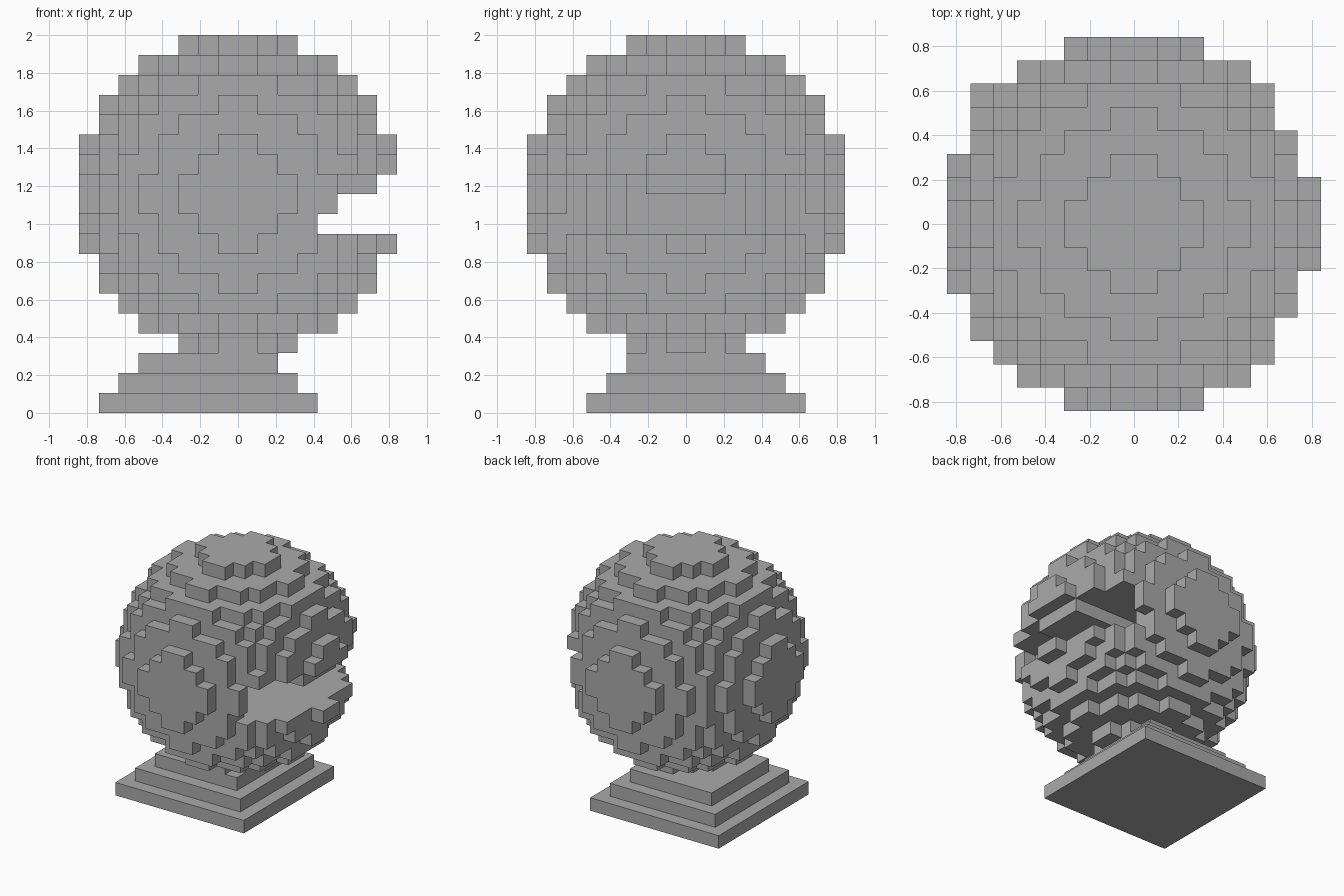
import bpy
import bmesh
from mathutils import Vector

cube = bpy.data.objects.get("Cube")
if cube:
    bpy.data.objects.remove(cube, do_unlink=True)

V = 2 / 19          # edge of one block
RADIUS = 8          # globe radius in blocks
CENTRE = 11         # globe centre height in blocks

stone = bpy.data.materials.new("grey_stone")
grey = (0.40, 0.40, 0.40, 1)
stone.diffuse_color = grey
stone.use_nodes = True
stone.node_tree.nodes["Principled BSDF"].inputs["Base Color"].default_value = grey


def finish(name, bm):
    mesh = bpy.data.meshes.new(name)
    bm.to_mesh(mesh)
    bm.free()
    mesh.materials.append(stone)
    obj = bpy.data.objects.new(name, mesh)
    bpy.context.collection.objects.link(obj)
    return obj


def in_mouth(x, y, layer):
    """Blocks removed for the open slot on the +x side."""
    wedge = x > 1 and x > abs(y) - 1.5 and abs(y) < 6
    if layer in (9, 10):
        return wedge
    if layer == 11:            # a block hangs in the middle of the upper edge
        return wedge and (abs(y) > 2 or x > 7)
    return False


def in_globe(i, j, k):
    x, y, z = i + 0.5, j + 0.5, k + 0.5 - CENTRE
    return x * x + y * y + z * z < RADIUS ** 2 and not in_mouth(x, y, k)


# Globe: only the outer faces of the filled blocks
bm = bmesh.new()
span = range(-RADIUS, RADIUS)
filled = {(i, j, k + CENTRE) for i in span for j in span for k in span
          if in_globe(i, j, k + CENTRE)}
for cell in sorted(filled):
    middle = Vector(cell) + Vector((0.5, 0.5, 0.5))
    for axis in range(3):
        for sign in (-1, 1):
            n = Vector((0, 0, 0))
            n[axis] = sign
            if tuple(int(c + d) for c, d in zip(cell, n)) in filled:
                continue
            u = Vector((0, 0, 0))
            u[(axis + 1) % 3] = 0.5
            w = n.cross(u)
            face = middle + n / 2
            ring = (face - u - w, face + u - w, face + u + w, face - u + w)
            bm.faces.new([bm.verts.new(p * V) for p in ring])
bmesh.ops.remove_doubles(bm, verts=bm.verts, dist=V / 100)
bmesh.ops.dissolve_limit(bm, angle_limit=0.01, verts=bm.verts, edges=bm.edges)
finish("globe", bm)

# Stepped plinth, each step one block in from the step below
for step in range(3):
    low = Vector((-7 + step, -5 + step, step))
    high = Vector((4 - step, 6 - step, step + 1))
    bm = bmesh.new()
    bmesh.ops.create_cube(bm, size=1)
    for v in bm.verts:
        v.co = Vector(((low[a] + high[a]) / 2 + v.co[a] * (high[a] - low[a])) * V
                      for a in range(3))
    finish(f"plinth_step_{step + 1}", bm)
